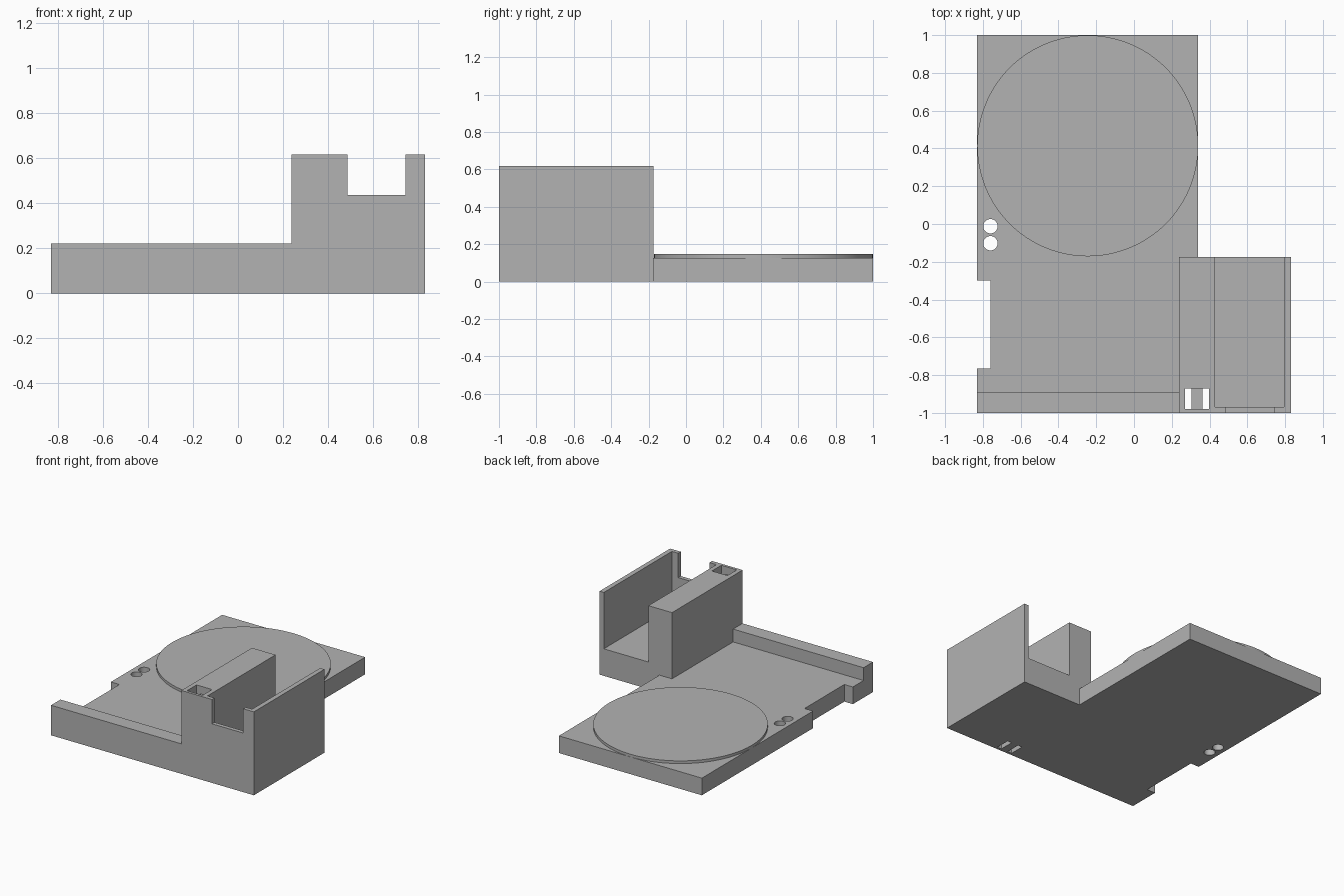
import bpy, bmesh
from mathutils import Matrix, Vector

if "Cube" in bpy.data.objects:
    bpy.data.objects.remove(bpy.data.objects["Cube"], do_unlink=True)

GREY = (0.45, 0.45, 0.45, 1)
grey = bpy.data.materials.new("plain grey")
grey.use_nodes = True
grey.diffuse_color = GREY
grey.node_tree.nodes["Principled BSDF"].inputs["Base Color"].default_value = GREY


def finish(name, bm):
    bmesh.ops.recalc_face_normals(bm, faces=bm.faces)
    mesh = bpy.data.meshes.new(name)
    bm.to_mesh(mesh)
    bm.free()
    mesh.materials.append(grey)
    obj = bpy.data.objects.new(name, mesh)
    bpy.context.collection.objects.link(obj)
    return obj


def prism(name, outline, z0, z1):
    """Extrude a plan outline upwards."""
    bm = bmesh.new()
    face = bm.faces.new([bm.verts.new((x, y, z0)) for x, y in outline])
    top = bmesh.ops.extrude_face_region(bm, geom=[face])["geom"]
    bmesh.ops.translate(bm, vec=(0, 0, z1 - z0),
                        verts=[v for v in top if isinstance(v, bmesh.types.BMVert)])
    return finish(name, bm)


def box(name, x0, x1, y0, y1, z0, z1):
    return prism(name, [(x0, y0), (x1, y0), (x1, y1), (x0, y1)], z0, z1)


def cylinder(name, x, y, r, z0, z1, sides):
    bm = bmesh.new()
    bmesh.ops.create_cone(bm, cap_ends=True, segments=sides, radius1=r, radius2=r,
                          depth=z1 - z0, matrix=Matrix.Translation(Vector((x, y, (z0 + z1) / 2))))
    return finish(name, bm)


def cut(target, cutters):
    """Subtract the cutters, then discard them."""
    bpy.context.view_layer.objects.active = target
    for cutter in cutters:
        cutter.hide_render = True
        mod = target.modifiers.new("cut", "BOOLEAN")
        mod.operation, mod.solver, mod.object = "DIFFERENCE", "EXACT", cutter
        bpy.ops.object.modifier_apply(modifier=mod.name)
        bpy.data.objects.remove(cutter, do_unlink=True)


LEFT, RIGHT, EDGE = -0.83, 0.83, 0.34      # plan limits in x
WALL, BACK, RIM = 0.237, -0.175, -0.89     # tower side, tower back, front rim
PLATE, TOP = 0.127, 0.617                  # heights

# Base plate with a side recess, fitted around the tower
base = prism("base_plate", [
    (LEFT, RIM), (WALL, RIM), (WALL, BACK), (EDGE, BACK), (EDGE, 1), (LEFT, 1),
    (LEFT, -0.3), (-0.76, -0.3), (-0.76, -0.765), (LEFT, -0.765)], 0, PLATE)
cut(base, [cylinder("hole_cutter", -0.76, y, 0.038, -0.1, 0.3, 48) for y in (-0.012, -0.102)])

# Raised front rim
box("front_rim", LEFT, WALL, -1, RIM, 0, 0.222)

# Thin round pad
pad = cylinder("round_pad", -0.245, 0.414, 0.585, PLATE, 0.147, 128)

# Tower with a channel open at the back, a front notch and a strap slot
tower = box("tower", WALL, RIGHT, -1, BACK, 0, TOP)
cut(tower, [
    box("channel_cutter", 0.43, 0.795, -0.97, 0, 0.2, 1),
    box("notch_cutter", 0.487, 0.743, -1.1, -0.9, 0.437, 1),
    box("slot_cutter", 0.27, 0.397, -0.98, -0.87, 0.56, 1),
    box("slot_left_cutter", 0.27, 0.305, -0.98, -0.87, -0.1, 0.7),
    box("slot_right_cutter", 0.362, 0.397, -0.98, -0.87, -0.1, 0.7)])

# Smooth the round walls, keep the edges sharp
bpy.ops.object.select_all(action="DESELECT")
for obj in (base, pad):
    obj.select_set(True)
bpy.context.view_layer.objects.active = pad
bpy.ops.object.shade_smooth_by_angle()
